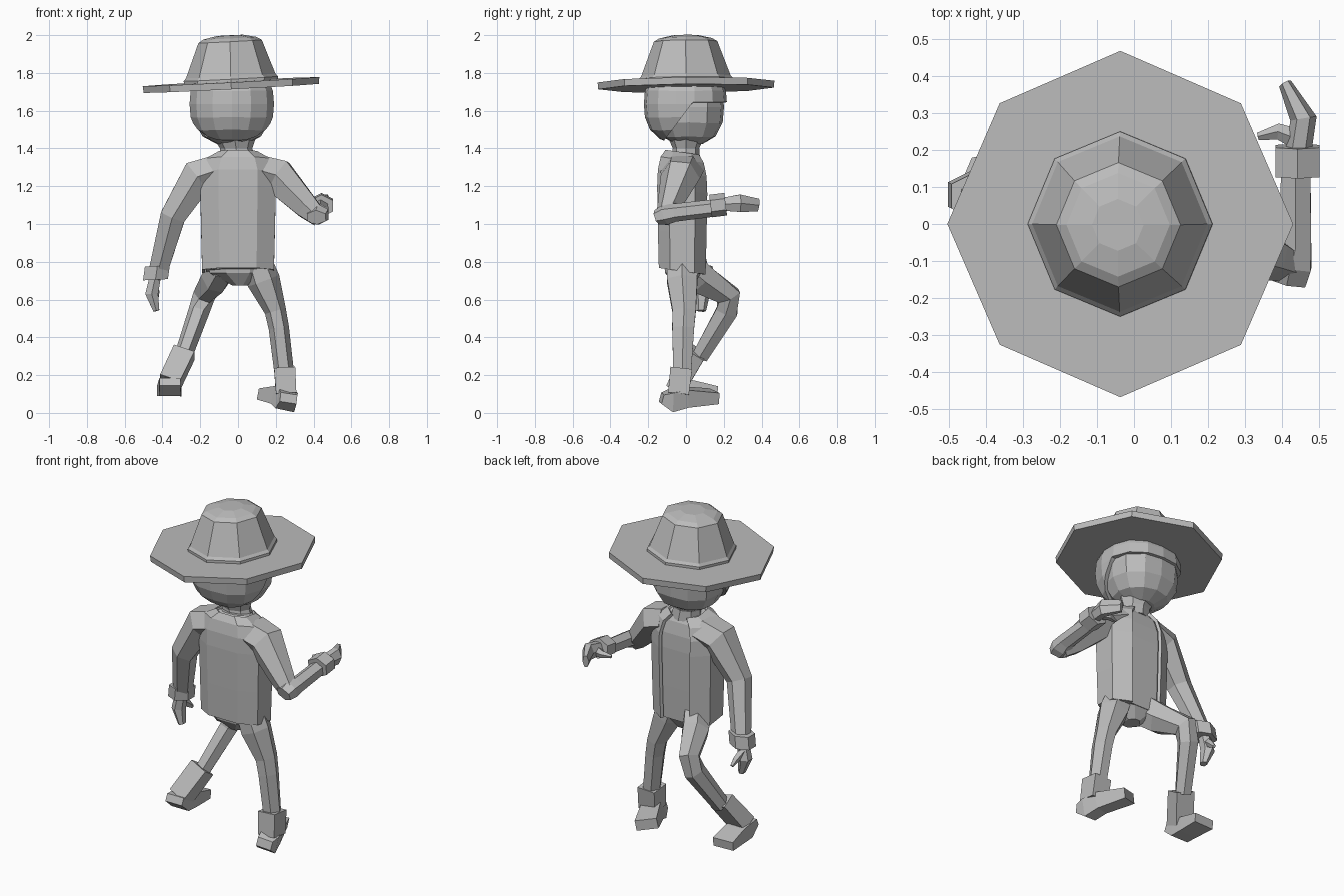
import bpy
import bmesh
import math
from mathutils import Vector

default = bpy.data.objects.get("Cube")
if default:
    bpy.data.objects.remove(default, do_unlink=True)

# Single plain colour
grey = bpy.data.materials.new("plain_grey")
grey.use_nodes = True
colour = (0.5, 0.5, 0.5, 1)
grey.diffuse_color = colour
grey.node_tree.nodes["Principled BSDF"].inputs["Base Color"].default_value = colour


def finish(name, bm):
    """Turn a bmesh into a flat shaded object."""
    bmesh.ops.recalc_face_normals(bm, faces=bm.faces)
    mesh = bpy.data.meshes.new(name)
    bm.to_mesh(mesh)
    bm.free()
    mesh.materials.append(grey)
    obj = bpy.data.objects.new(name, mesh)
    bpy.context.collection.objects.link(obj)
    return obj


def outline(sides, turned, power):
    """Unit cross-section; turned puts a flat side on each axis."""
    points = []
    for i in range(sides):
        angle = (i + 0.5 * turned) * math.tau / sides
        c, s = math.cos(angle), math.sin(angle)
        points.append((math.copysign(abs(c) ** power, c), math.copysign(abs(s) ** power, s)))
    wide = max(p[0] for p in points)
    deep = max(p[1] for p in points)
    return [(x / wide, y / deep) for x, y in points]


def loft(name, sections, sides=6, turned=False, power=1, ref=(1, 0, 0), axis=None, caps=True):
    """Skin rings (x, y, z, half width along ref, half depth) along a path."""
    bm = bmesh.new()
    centres = [Vector(s[:3]) for s in sections]
    rings = []
    for i, section in enumerate(sections):
        if axis:
            along = Vector(axis).normalized()
        else:
            steps = [centres[j + 1] - centres[j] for j in (i - 1, i) if 0 <= j < len(centres) - 1]
            along = sum((s.normalized() for s in steps), Vector()).normalized()
        u = Vector(ref)
        u = (u - along * u.dot(along)).normalized()
        v = along.cross(u)
        width, depth = section[3], section[-1]
        rings.append([bm.verts.new(centres[i] + u * x * width + v * y * depth)
                      for x, y in outline(sides, turned, power)])
    for low, high in zip(rings, rings[1:]):
        for k in range(sides):
            n = (k + 1) % sides
            bm.faces.new((low[k], low[n], high[n], high[k]))
    if caps:
        bm.faces.new(rings[0])
        bm.faces.new(rings[-1])
    return finish(name, bm)


def open_shell(obj, rule, thickness, cuts=()):
    """Split along planes, delete the faces that match, thicken inward."""
    bm = bmesh.new()
    bm.from_mesh(obj.data)
    for point, normal in cuts:
        bmesh.ops.bisect_plane(bm, geom=bm.verts[:] + bm.edges[:] + bm.faces[:],
                               plane_co=point, plane_no=normal)
    doomed = [f for f in bm.faces if rule(f.calc_center_median())]
    bmesh.ops.delete(bm, geom=doomed, context="FACES")
    bm.to_mesh(obj.data)
    bm.free()
    shell = obj.modifiers.new("thickness", "SOLIDIFY")
    shell.thickness = thickness
    shell.offset = -1


def globe(name, centre, radii, segments, rings, boxiness):
    """Faceted ball; boxiness above two squares it off."""
    bm = bmesh.new()
    bmesh.ops.create_uvsphere(bm, u_segments=segments, v_segments=rings, radius=1)
    for v in bm.verts:
        v.co /= sum(abs(a) ** boxiness for a in v.co) ** (1 / boxiness)
        v.co = Vector(centre) + Vector(a * b for a, b in zip(v.co, radii))
    return finish(name, bm)


# Tilted hat
tilt = Vector((-0.052, -0.01, 1)).normalized()
hat_base = Vector((-0.037, 0, 1.754))


def hat_rings(profile):
    return [(*(hat_base + tilt * h + Vector((lean, 0, 0))), r, r) for h, r, lean in profile]


loft("hat_brim", hat_rings([(-0.036, 0.465, 0), (0, 0.468, 0)]), sides=8, power=1.04, axis=tilt)
loft("hat_crown", hat_rings([(-0.01, 0.25, 0), (0.015, 0.25, 0), (0.03, 0.237, 0),
                             (0.213, 0.168, 0.006), (0.23, 0.14, 0.006), (0.245, 0.07, 0.006)]),
     sides=8, axis=tilt)

# Head and hair shell with a low nape and a straight fringe
globe("head", (-0.033, 0.015, 1.62), (0.203, 0.186, 0.203), 12, 8, 2.6)
hair = globe("hair", (-0.033, -0.003, 1.635), (0.226, 0.22, 0.215), 14, 10, 2.45)
nape, slope = Vector((0, -0.11, 1.45)), Vector((0, -0.8, 0.6))
fringe = 1.645
open_shell(hair, lambda c: c.z > 1.82 or (c.z < fringe and (c - nape).dot(slope) < 0), 0.025,
           cuts=[(nape, slope), ((0, 0, fringe), (0, 0, 1))])
loft("neck", [(0, 0, 1.34, 0.095, 0.075), (-0.01, 0, 1.4, 0.085, 0.07),
              (-0.02, 0, 1.47, 0.12, 0.1)], sides=8, axis=(0, 0, 1))

# Shirt under an open jacket
body = [(0.75, 0.19, 0.125), (0.95, 0.195, 0.13), (1.18, 0.2, 0.134),
        (1.27, 0.2, 0.13), (1.34, 0.17, 0.115), (1.38, 0.1, 0.09)]
shape = dict(sides=8, turned=True, power=0.75, axis=(0, 0.14, 1))
loft("shirt", [(0, -0.02, z, w - 0.022, d - 0.022) for z, w, d in body], **shape)
jacket = loft("jacket", [(0, -0.02, z, w, d) for z, w, d in body], caps=False, **shape)
open_shell(jacket, lambda c: c.y > 0.02 and abs(c.x) < 0.05, 0.018)

# Lowered and raised sleeves, broad where they meet the jacket
loft("lowered_sleeve", [(-0.11, -0.02, 1.285, 0.115, 0.08), (-0.215, -0.02, 1.25, 0.105, 0.092),
                        (-0.345, -0.02, 1.04, 0.066), (-0.42, 0.07, 0.76, 0.05)], ref=(0, 1, 0))
loft("raised_shoulder", [(0.11, -0.02, 1.285, 0.115, 0.08), (0.215, -0.03, 1.25, 0.105, 0.092),
                         (0.365, -0.09, 1.09, 0.063), (0.43, -0.115, 1.03, 0.045)], ref=(0, 1, 0))
loft("raised_forearm", [(0.415, -0.155, 1.035, 0.04, 0.05), (0.425, -0.11, 1.05, 0.055),
                        (0.437, -0.06, 1.06, 0.048, 0.042), (0.437, 0.15, 1.085, 0.046, 0.04)],
     ref=(0, 0, 1))
loft("lowered_cuff", [(-0.427, 0.075, 0.778, 0.066), (-0.437, 0.08, 0.705, 0.066)],
     ref=(0, 1, 0), axis=(0.05, 0, -1))
loft("raised_cuff", [(0.442, 0.13, 1.095, 0.06), (0.442, 0.21, 1.105, 0.06)], ref=(0, 0, 1))

# Hands with separate thumbs
loft("lowered_hand", [(-0.44, 0.08, 0.71, 0.035, 0.03), (-0.457, 0.085, 0.63, 0.042, 0.034),
                      (-0.432, 0.08, 0.54, 0.026, 0.016)], ref=(0, 1, 0))
loft("lowered_thumb", [(-0.45, 0.09, 0.68, 0.025), (-0.435, 0.14, 0.64, 0.02),
                       (-0.43, 0.175, 0.61, 0.01)], sides=5)
loft("raised_hand", [(0.445, 0.2, 1.105, 0.035, 0.035), (0.458, 0.285, 1.11, 0.036, 0.046),
                     (0.408, 0.38, 1.1, 0.018, 0.034)])
loft("raised_thumb", [(0.44, 0.23, 1.1, 0.028), (0.39, 0.25, 1.1, 0.022),
                      (0.335, 0.237, 1.095, 0.01)], sides=5, ref=(0, 0, 1))

# Trousers: hips, straight leg and bent leg
loft("hips", [(0.01, -0.01, 0.675, 0.04, 0.05), (0, -0.015, 0.74, 0.15, 0.095),
              (0, -0.02, 0.82, 0.165, 0.1)], sides=8, turned=True, axis=(0, 0, 1))
loft("straight_leg", [(0.1, -0.02, 0.8, 0.08, 0.08), (0.135, -0.02, 0.7, 0.088, 0.08),
                      (0.198, -0.01, 0.54, 0.057, 0.062), (0.216, -0.015, 0.45, 0.054, 0.058),
                      (0.245, -0.02, 0.21, 0.052, 0.047)])
loft("bent_leg", [(-0.08, 0, 0.78, 0.08, 0.085), (-0.12, 0.08, 0.71, 0.08, 0.08),
                  (-0.18, 0.225, 0.62, 0.06, 0.062), (-0.208, 0.215, 0.535, 0.056, 0.057),
                  (-0.29, 0.075, 0.3, 0.048, 0.043)])

# Boots: shaft plus a foot with a slanted heel
box = dict(sides=4, turned=True)
loft("straight_boot_shaft", [(0.247, -0.025, 0.235, 0.056, 0.058),
                             (0.255, -0.04, 0.1, 0.054, 0.055)], **box)
loft("bent_boot_shaft", [(-0.285, 0.065, 0.32, 0.058, 0.045),
                         (-0.36, -0.035, 0.16, 0.056, 0.05)], **box)
loft("straight_boot_foot", [(0.268, -0.13, 0.078, 0.045, 0.025), (0.258, -0.08, 0.065, 0.052, 0.052),
                            (0.235, -0.01, 0.085, 0.056, 0.048),
                            (0.16, 0.15, 0.088, 0.062, 0.03)], ref=(1, 0.4, -0.22), **box)
loft("bent_boot_foot", [(-0.36, -0.095, 0.165, 0.055, 0.022), (-0.36, -0.03, 0.135, 0.058, 0.046),
                        (-0.36, 0.04, 0.13, 0.06, 0.042),
                        (-0.365, 0.165, 0.115, 0.065, 0.026)], **box)
